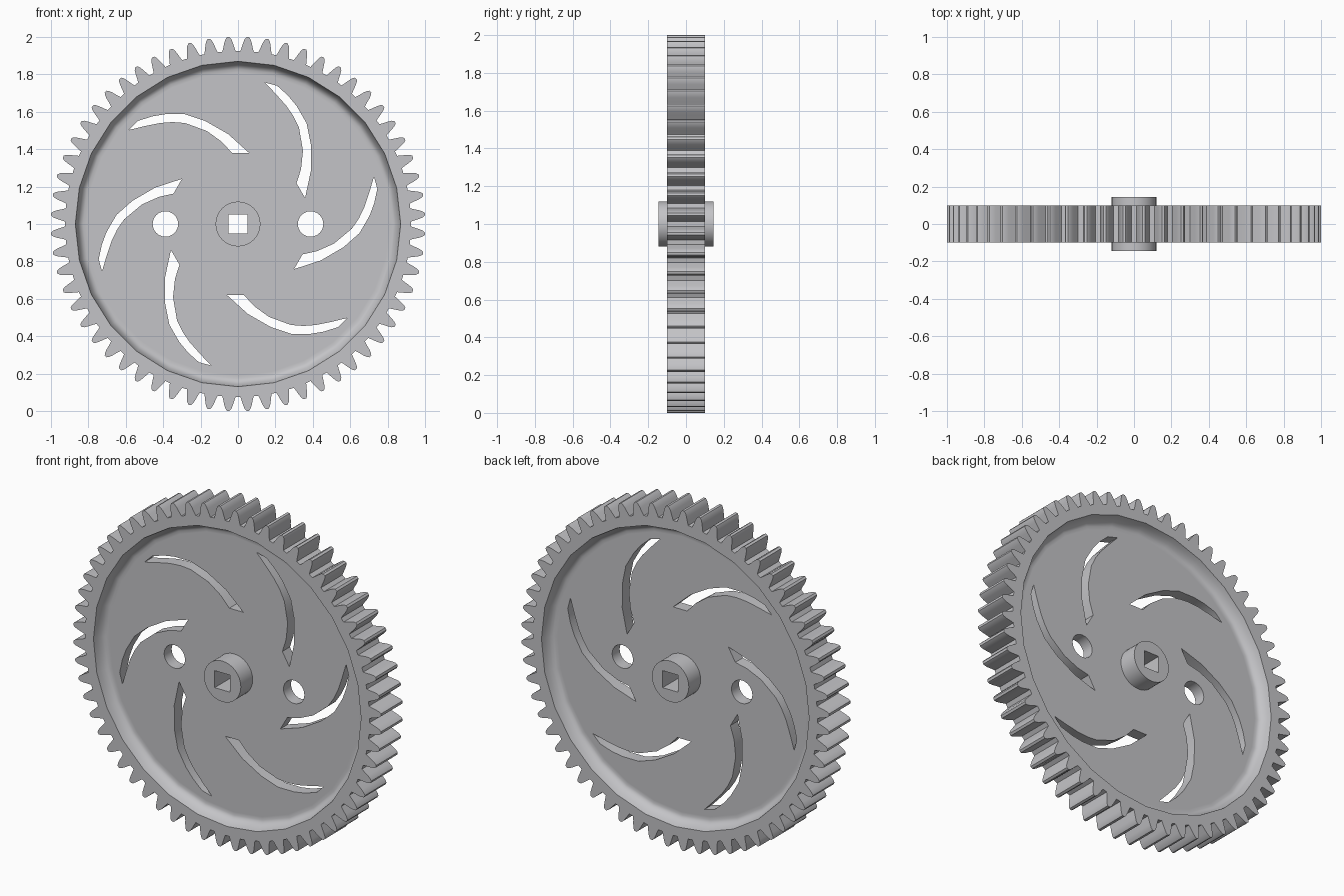
import bpy, bmesh, math

if "Cube" in bpy.data.objects:
    bpy.data.objects.remove(bpy.data.objects["Cube"])

RIM_Y, WEB_Y, HUB_Y = 0.1, 0.035, 0.145      # half thicknesses


def circle(r, n, cx=0.0, phase=0.0):
    return [(cx + r * math.cos(phase + 2 * math.pi * i / n),
             r * math.sin(phase + 2 * math.pi * i / n)) for i in range(n)]


def turn(points, deg):
    c, s = math.cos(math.radians(deg)), math.sin(math.radians(deg))
    return [(x * c - z * s, x * s + z * c) for x, z in points]


def ring(bm, points, y):
    return [bm.verts.new((x, -y, z)) for x, z in points]


def plate(bm, loops, y):
    """Flat face bounded by the first loop, with the others as holes."""
    edges = []
    for pts in loops:
        v = ring(bm, pts, y)
        edges += [bm.edges.new((v[i - 1], v[i])) for i in range(len(v))]
    bmesh.ops.triangle_fill(bm, edges=edges, use_beauty=True, normal=(0, -1, 0))


def wall(bm, pts_a, y_a, pts_b, y_b):
    a, b = ring(bm, pts_a, y_a), ring(bm, pts_b, y_b)
    for i in range(len(a)):
        bm.faces.new((a[i - 1], a[i], b[i], b[i - 1]))


# Tooth outline: half angle in degrees and radius
flank = [(2.2, 0.925), (1.75, 0.947), (1.35, 0.97), (0.9, 0.99), (0.4, 1.001)]
tooth = [(-a, r) for a, r in flank] + [(a, r) for a, r in reversed(flank)]
teeth = []
for k in range(60):
    for a, r in tooth:
        t = math.radians(6 * k + 3 + a)
        teeth.append((r * math.cos(t), r * math.sin(t)))

# Six curved slots
slot = [(-.535, .551), (-.46, .575), (-.39, .587), (-.283, .587), (-.176, .551),
        (-.053, .481), (.059, .38), (-.032, .38), (-.086, .439), (-.166, .497),
        (-.283, .54), (-.35, .545), (-.417, .54), (-.50, .523), (-.583, .503)]
holes = [turn(slot, 60 * k) for k in range(6)]
# Two round holes
holes += [circle(0.068, 24, cx) for cx in (-0.388, 0.388)]

hub = circle(0.12, 32)
bore = circle(0.05 * math.sqrt(2), 4, phase=math.pi / 4)
# Filleted inner side of the rim, down to the web
fillet = [(0.87, RIM_Y), (0.864, 0.075), (0.853, 0.054), (0.842, 0.041),
          (0.828, WEB_Y), (0.81, WEB_Y)]

bm = bmesh.new()
# Toothed rim
plate(bm, [teeth, circle(0.87, 28)], RIM_Y)
wall(bm, teeth, RIM_Y, teeth, 0)
for (r0, y0), (r1, y1) in zip(fillet, fillet[1:]):
    wall(bm, circle(r0, 28), y0, circle(r1, 28), y1)
# Web with its openings
plate(bm, [circle(0.81, 28), hub] + holes, WEB_Y)
for h in holes:
    wall(bm, h, WEB_Y, h, 0)
# Hub with square bore
wall(bm, hub, HUB_Y, hub, WEB_Y)
plate(bm, [hub, bore], HUB_Y)
wall(bm, bore, HUB_Y, bore, 0)

# Mirror front half to the back and weld into one closed body
copy = bmesh.ops.duplicate(bm, geom=bm.verts[:] + bm.edges[:] + bm.faces[:])
for v in [g for g in copy["geom"] if isinstance(g, bmesh.types.BMVert)]:
    v.co.y = -v.co.y
bmesh.ops.remove_doubles(bm, verts=bm.verts[:], dist=0.0002)
bmesh.ops.recalc_face_normals(bm, faces=bm.faces[:])
bmesh.ops.translate(bm, verts=bm.verts[:], vec=(0, 0, 1))

mesh = bpy.data.meshes.new("gear_wheel")
bm.to_mesh(mesh)
bm.free()
gear = bpy.data.objects.new("gear_wheel", mesh)
bpy.context.collection.objects.link(gear)

grey = bpy.data.materials.new("light grey")
grey.diffuse_color = (0.55, 0.55, 0.57, 1)
grey.use_nodes = True
grey.node_tree.nodes["Principled BSDF"].inputs["Base Color"].default_value = grey.diffuse_color
mesh.materials.append(grey)

bpy.context.view_layer.objects.active = gear
gear.select_set(True)
bpy.ops.object.shade_smooth_by_angle(angle=math.radians(30))
